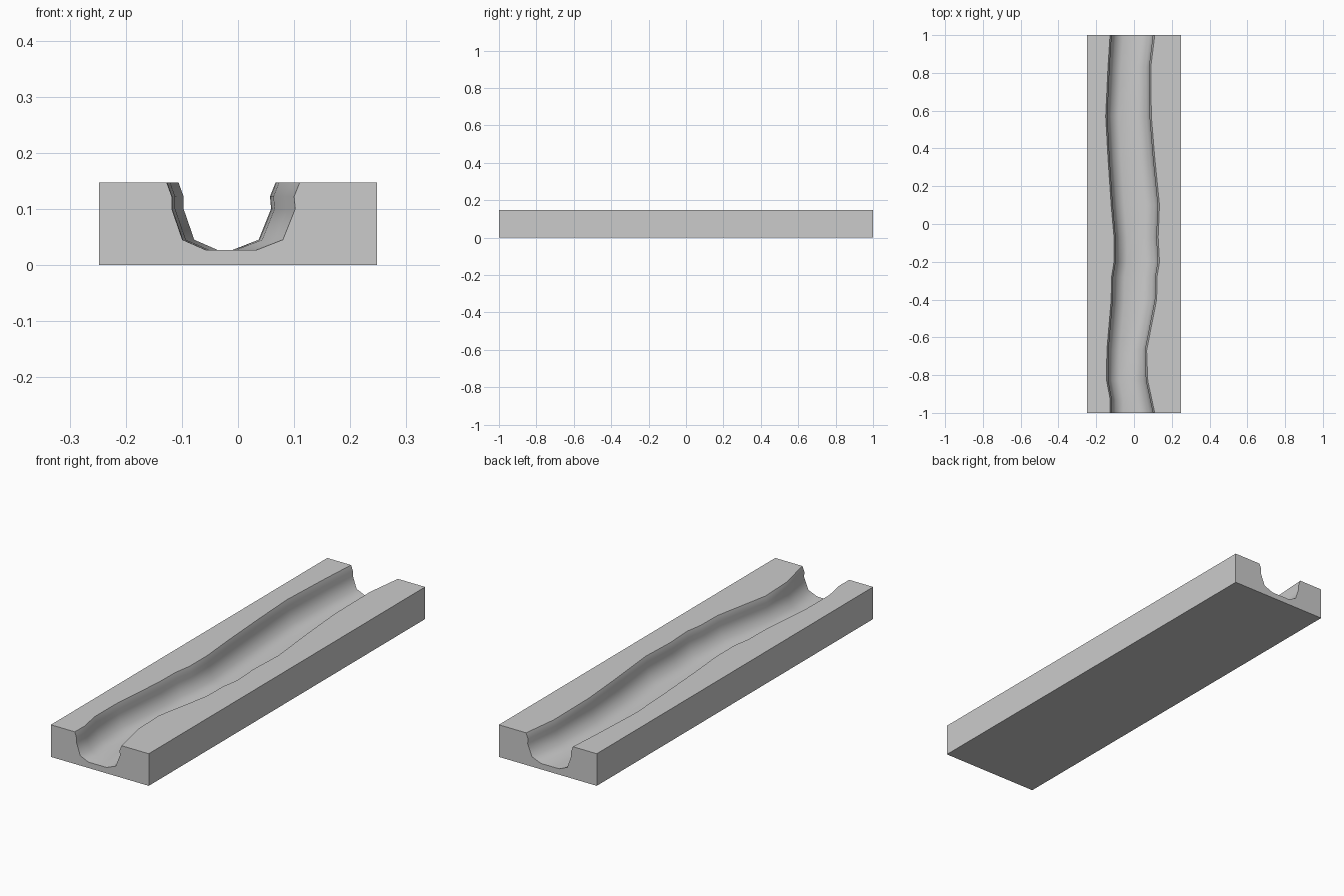
import bpy, bmesh
from math import radians

if "Cube" in bpy.data.objects:
    bpy.data.objects.remove(bpy.data.objects["Cube"])

W, H = 0.248, 0.147

# Channel wall profiles (x, z) at the tile ends
left = [(-0.127, H), (-0.118, 0.122), (-0.118, 0.10), (-0.099, 0.045), (-0.058, 0.027)]
right = [(0.034, 0.027), (0.08, 0.045), (0.102, 0.10), (0.10, 0.122), (0.11, H)]

# Meander stations: y, left bank shift, right bank shift
stations = [
    (-1.0, 0.0, 0.0), (-0.93, 0.001, -0.015), (-0.83, -0.018, -0.037),
    (-0.67, -0.017, -0.043), (-0.4, 0.006, 0.010), (-0.28, 0.008, 0.012),
    (-0.2, 0.021, 0.025), (-0.07, 0.021, 0.018), (0.1, 0.006, 0.025),
    (0.35, -0.011, 0.0), (0.57, -0.023, -0.018), (0.83, -0.011, -0.021),
    (1.0, 0.0, 0.0),
]

# Loft the block section along y, then cap both ends
bm = bmesh.new()
rings = []
for y, dl, dr in stations:
    section = [(-W, 0), (-W, H)]
    section += [(x + dl, z) for x, z in left]
    section += [(x + dr, z) for x, z in right]
    section += [(W, H), (W, 0)]
    rings.append([bm.verts.new((x, y, z)) for x, z in section])

n = len(rings[0])
for a, b in zip(rings, rings[1:]):
    for i in range(n):
        j = (i + 1) % n
        bm.faces.new((a[i], a[j], b[j], b[i]))
bm.faces.new(rings[0])
bm.faces.new(rings[-1][::-1])
bmesh.ops.recalc_face_normals(bm, faces=bm.faces[:])

mesh = bpy.data.meshes.new("river_channel_block")
bm.to_mesh(mesh)
bm.free()
block = bpy.data.objects.new("river_channel_block", mesh)
bpy.context.collection.objects.link(block)

# Smooth banks, crisp block edges
bpy.context.view_layer.objects.active = block
block.select_set(True)
bpy.ops.object.shade_smooth_by_angle(angle=radians(50))
